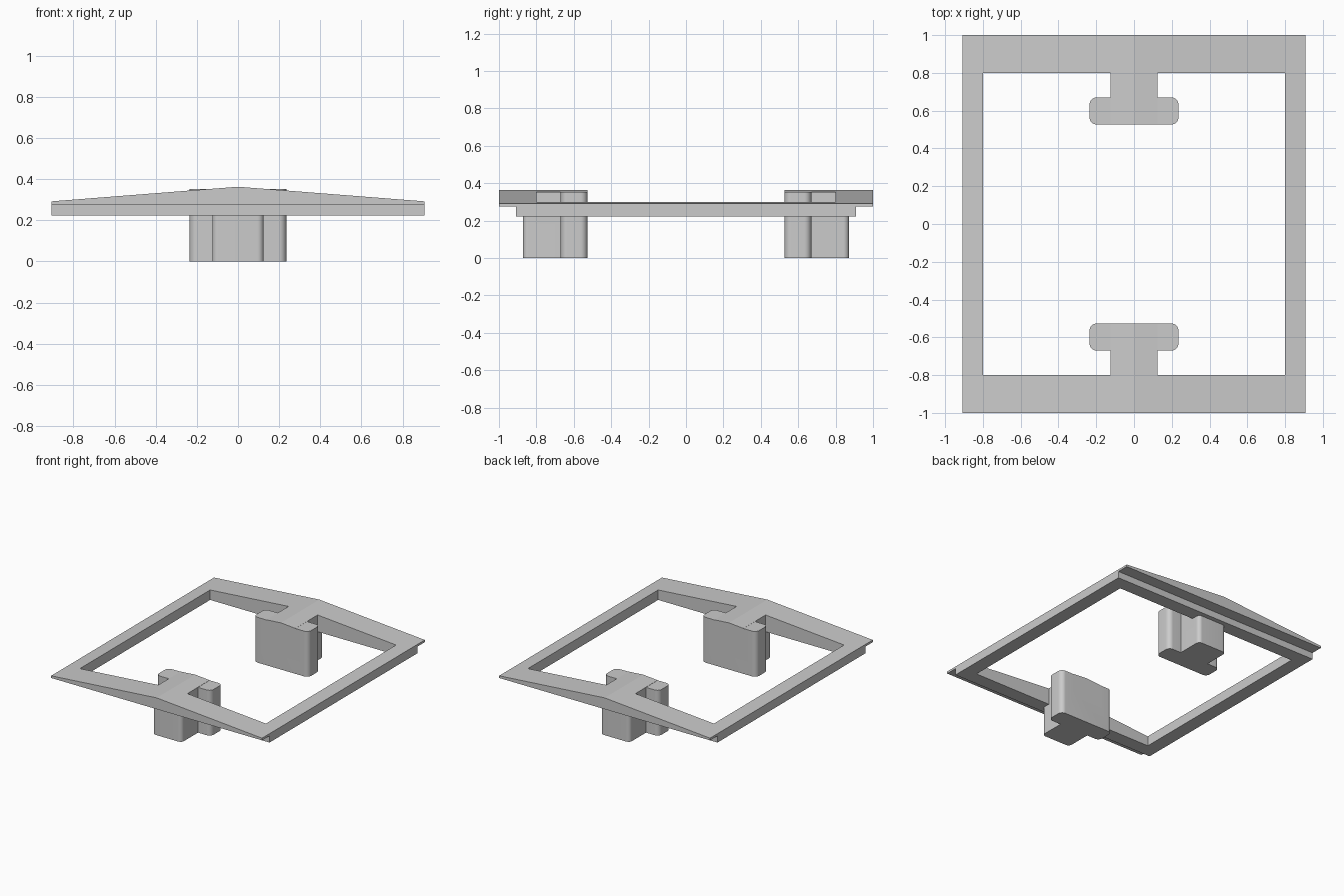
import bpy, bmesh, math

cube = bpy.data.objects.get("Cube")
if cube:
    bpy.data.objects.remove(cube)

grey = bpy.data.materials.new("plain grey")
grey.use_nodes = True
GREY = (0.6, 0.6, 0.6, 1)
grey.diffuse_color = GREY
grey.node_tree.nodes["Principled BSDF"].inputs["Base Color"].default_value = GREY


def prism(name, outline, low, high, axis="z", radius=0, rounded=lambda co: True):
    """Extrude an outline along z (xy outline) or y (xz outline), rounding chosen corners."""
    bm = bmesh.new()
    place = (lambda a, b: (a, b, low)) if axis == "z" else (lambda a, b: (a, low, b))
    face = bm.faces.new([bm.verts.new(place(a, b)) for a, b in outline])
    out = bmesh.ops.extrude_face_region(bm, geom=[face])
    shift = (0, 0, high - low) if axis == "z" else (0, high - low, 0)
    moved = [v for v in out["geom"] if isinstance(v, bmesh.types.BMVert)]
    bmesh.ops.translate(bm, vec=shift, verts=moved)
    if radius:
        edges = [e for e in bm.edges
                 if abs(e.verts[0].co.z - e.verts[1].co.z) > 0.01 and rounded(e.verts[0].co)]
        bmesh.ops.bevel(bm, geom=edges, offset=radius, segments=12, profile=0.5, affect="EDGES")
    bmesh.ops.recalc_face_normals(bm, faces=bm.faces)
    mesh = bpy.data.meshes.new(name)
    bm.to_mesh(mesh)
    bm.free()
    mesh.materials.append(grey)
    obj = bpy.data.objects.new(name, mesh)
    bpy.context.collection.objects.link(obj)
    return obj


def rect(x, y0, y1):
    return [(-x, y0), (x, y0), (x, y1), (-x, y1)]


def combine(target, tool, operation):
    """Apply a boolean and discard the tool."""
    mod = target.modifiers.new(operation, "BOOLEAN")
    mod.operation, mod.solver, mod.object = operation, "EXACT", tool
    bpy.ops.object.select_all(action="DESELECT")
    bpy.context.view_layer.objects.active = target
    target.select_set(True)
    bpy.ops.object.modifier_apply(modifier=mod.name)
    bpy.data.objects.remove(tool)


HALF_X, STEM, BAR = 0.907, 0.125, 0.235
INNER, BAR_IN, BAR_OUT = 0.8, 0.527, 0.67

# Ridged slab that becomes the frame
frame = prism("frame", [(-HALF_X, 0.223), (HALF_X, 0.223), (HALF_X, 0.292),
                        (0, 0.363), (-HALF_X, 0.292)], -1, 1, axis="y")

# Central opening, leaving a tongue at the front and back
quarter = [(INNER, INNER), (STEM, INNER), (STEM, BAR_IN)]
back = quarter + [(-x, y) for x, y in reversed(quarter)]
opening = back + [(x, -y) for x, y in reversed(back)]
combine(frame, prism("opening_cutter", opening, 0, 1), "DIFFERENCE")

for s in (-1, 1):
    # Step under the front and back lips
    combine(frame, prism("lip_cutter", rect(1.2, s * 0.908, s * 1.2), 0, 0.275), "DIFFERENCE")
    # T-shaped leg: rounded crossbar and stem
    bar = prism("leg_bar", rect(BAR, s * BAR_IN, s * BAR_OUT), 0, 0.352, radius=0.037)
    stem = prism("leg_stem", rect(STEM, s * 0.6, s * 0.872), 0, 0.26, radius=0.03,
                 rounded=lambda co: abs(co.y) > 0.8)
    combine(frame, bar, "UNION")
    combine(frame, stem, "UNION")

bpy.ops.object.shade_smooth_by_angle(angle=math.radians(8.5))
